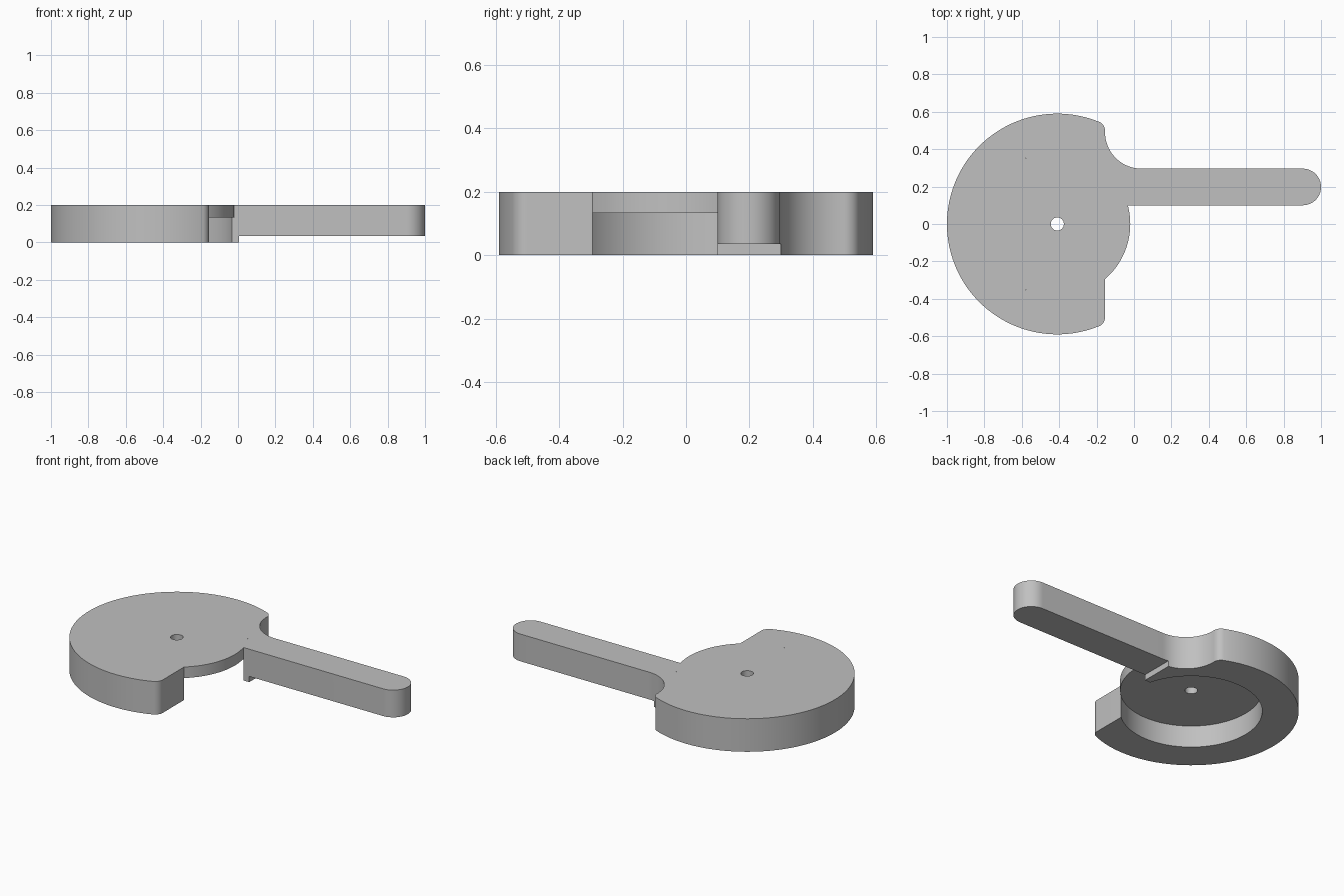
import bpy, bmesh
from math import cos, sin, radians, degrees, acos, asin, atan2, sqrt
from mathutils import Vector

default = bpy.data.objects.get("Cube")
if default:
    bpy.data.objects.remove(default, do_unlink=True)

# Main dimensions
CX, OUTER, INNER, HOLE = -0.41, 0.59, 0.39, 0.035
HEIGHT, RECESS_TOP, LEVER_BOTTOM = 0.2, 0.133, 0.035
CUT_X, ROUND = -0.155, 0.05
LEVER_LOW, LEVER_HIGH = 0.1, 0.296
STEP_X = 0.005

grey = bpy.data.materials.new("plain grey")
grey.use_nodes = True
colour = (0.53, 0.53, 0.53, 1)
grey.diffuse_color = colour
grey.node_tree.nodes["Principled BSDF"].inputs["Base Color"].default_value = colour


def arc(cx, cy, r, start, end, steps):
    """Points along an arc, angles in degrees."""
    angles = [radians(start + (end - start) * i / steps) for i in range(steps + 1)]
    return [(cx + r * cos(a), cy + r * sin(a)) for a in angles]


def make_object(name, bm):
    bmesh.ops.recalc_face_normals(bm, faces=bm.faces)
    mesh = bpy.data.meshes.new(name)
    bm.to_mesh(mesh)
    bm.free()
    mesh.materials.append(grey)
    obj = bpy.data.objects.new(name, mesh)
    bpy.context.collection.objects.link(obj)
    return obj


def extrude_outline(name, points, bottom, top):
    bm = bmesh.new()
    face = bm.faces.new([bm.verts.new((x, y, bottom)) for x, y in points])
    result = bmesh.ops.extrude_face_region(bm, geom=[face])
    verts = [v for v in result["geom"] if isinstance(v, bmesh.types.BMVert)]
    bmesh.ops.translate(bm, verts=verts, vec=(0, 0, top - bottom))
    return make_object(name, bm)


# C-shaped rim with the lever growing from one end
fx = CUT_X - ROUND
fy = sqrt((OUTER - ROUND) ** 2 - (fx - CX) ** 2)
tip = degrees(atan2(fy, fx - CX))
scoop = 0.195
cap = (LEVER_HIGH - LEVER_LOW) / 2
inner_start = degrees(asin(LEVER_LOW / INNER))
inner_end = 360 - degrees(acos((CUT_X - CX) / INNER))

outline = arc(CX, 0, OUTER, 360 - tip, tip, 120)
outline += arc(fx, fy, ROUND, tip, 0, 10)[1:]
outline += arc(CUT_X + scoop, LEVER_HIGH + scoop, scoop, 180, 270, 24)
outline += arc(1 - cap, LEVER_LOW + cap, cap, 90, -90, 32)
outline += arc(CX, 0, INNER, inner_start, inner_end, 120)
outline += arc(fx, -fy, ROUND, 0, -tip, 10)[:-1]
rim = extrude_outline("rim_and_lever", outline, 0, HEIGHT)

# Raise the underside of the lever
cutter = extrude_outline("lever_cutter",
                         [(STEP_X, 0), (1.2, 0), (1.2, 0.4), (STEP_X, 0.4)],
                         -0.1, LEVER_BOTTOM)
cutter.hide_render = True
bpy.context.view_layer.objects.active = rim
cut = rim.modifiers.new("lever_step", 'BOOLEAN')
cut.operation = 'DIFFERENCE'
cut.solver = 'EXACT'
cut.object = cutter
bpy.ops.object.modifier_apply(modifier=cut.name)
bpy.data.objects.remove(cutter, do_unlink=True)

# Thin top disc with the pivot hole, turned from a rectangle
bm = bmesh.new()
profile = [(HOLE, RECESS_TOP), (INNER, RECESS_TOP), (INNER, HEIGHT), (HOLE, HEIGHT)]
corners = [bm.verts.new((CX + r, 0, z)) for r, z in profile]
edges = [bm.edges.new((corners[i], corners[(i + 1) % 4])) for i in range(4)]
bmesh.ops.spin(bm, geom=corners + edges, cent=(CX, 0, 0), axis=(0, 0, 1),
               angle=radians(360), steps=144)
bmesh.ops.remove_doubles(bm, verts=bm.verts, dist=0.0001)
disc = make_object("top_disc", bm)

# Smooth curved walls, sharp edges
for obj in (rim, disc):
    bpy.ops.object.select_all(action='DESELECT')
    obj.select_set(True)
    bpy.context.view_layer.objects.active = obj
    bpy.ops.object.shade_smooth_by_angle(angle=radians(30))
